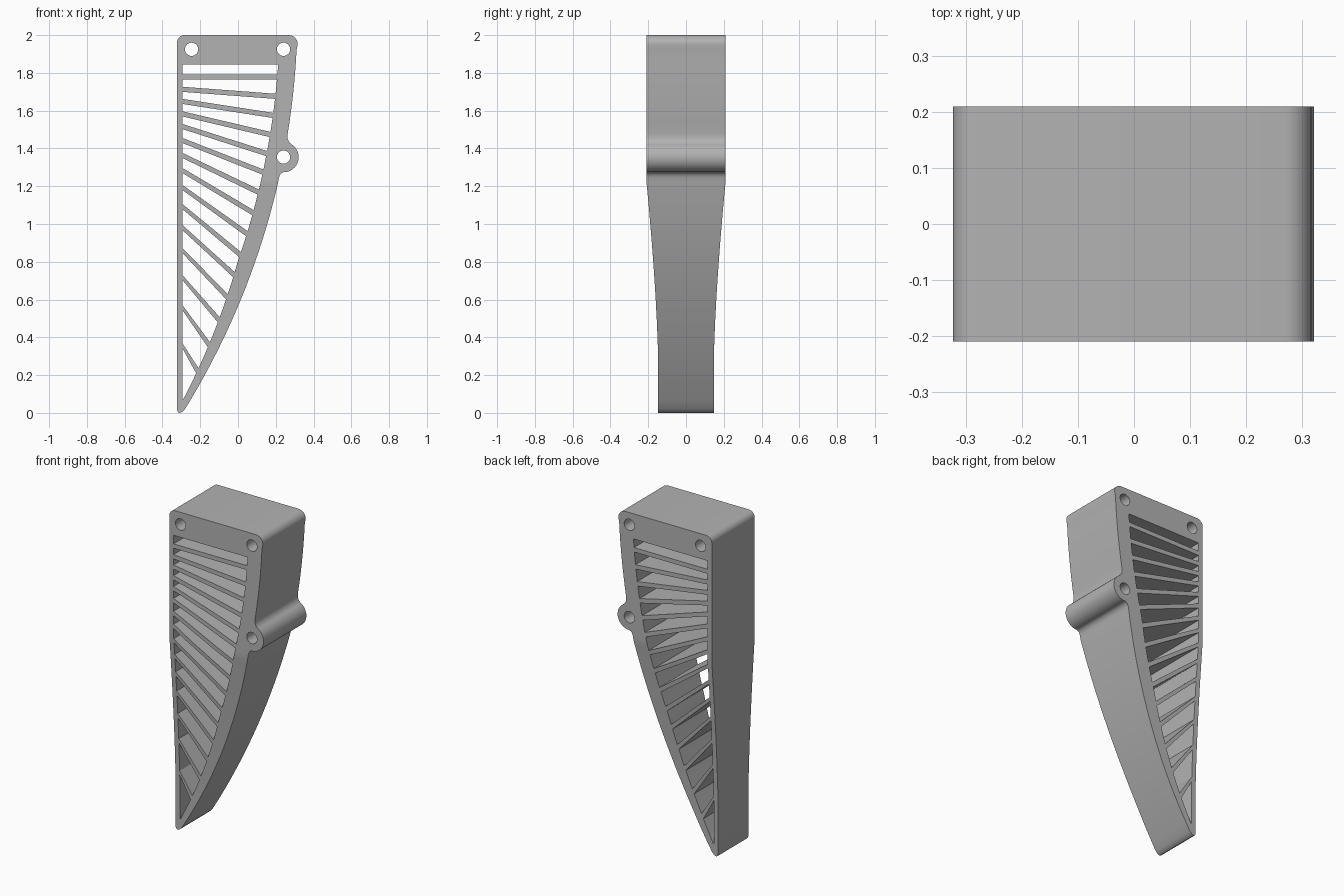
import bpy, bmesh
from math import sin, cos, radians, sqrt, pi

if "Cube" in bpy.data.objects:
    bpy.data.objects.remove(bpy.data.objects["Cube"])

LEFT, INNER_LEFT, TOP = -0.323, -0.294, 2.0


def arc(cx, cz, r, a0, a1, n):
    """Points along an arc, angles in degrees."""
    angles = [radians(a0 + (a1 - a0) * i / n) for i in range(n + 1)]
    return [(cx + r * cos(a), cz + r * sin(a)) for a in angles]


def outer_x(z):
    """Curved edge of the fin."""
    return -3.685 + sqrt(16 - (z - 2.12) ** 2)


def inner_x(z):
    """Inside of the curved rim, which thins toward the tip."""
    return outer_x(z) - min(0.093, 0.036 + 0.071 * z)


def half_depth(z):
    """Full depth at the top, narrowing smoothly to the tip."""
    t = min(max((z - 0.25) / 0.97, 0), 1)
    return 0.147 + 0.062 * t ** 1.5


def edge(z0, z1, n):
    zs = [z0 + (z1 - z0) * i / n for i in range(n + 1)]
    return [(outer_x(z), z) for z in zs]


# Outline: rounded top, curved edge with a side lug, rounded tip
outline = arc(LEFT + 0.04, TOP - 0.04, 0.04, 180, 90, 8)
outline += arc(0.268, TOP - 0.048, 0.048, 90, 0, 8)
outline += edge(1.92, 1.48, 8)
outline += [(0.262, 1.455), (0.268, 1.438), (0.276, 1.428)]
outline += arc(0.241, 1.354, 0.08, 60, -90, 24)
outline += [(0.231, 1.270), (0.222, 1.260), (0.217, 1.246)]
outline += edge(1.22, 0.02, 28)
outline += [(-0.297, 0.004), (-0.309, 0), (-0.318, 0.004), (LEFT, 0.015)]
loops = [outline]

# Bolt holes
for cx, cz in [(-0.246, 1.925), (0.241, 1.925), (0.241, 1.354)]:
    loops.append(arc(cx, cz, 0.035, 0, 350, 35))

# Slats, given by the height of their left and right ends
slats = [(1.779, 1.779), (1.713, 1.676), (1.649, 1.575), (1.583, 1.474),
         (1.516, 1.373), (1.442, 1.275), (1.363, 1.169), (1.283, 1.060),
         (1.193, 0.949), (1.092, 0.838), (0.981, 0.732), (0.859, 0.615),
         (0.716, 0.493), (0.557, 0.361), (0.355, 0.223)]
H = 0.0135


def window(lt, lb, rt, rb):
    right = [rt + (rb - rt) * i / 3 for i in range(4)]
    return [(INNER_LEFT, lb), (INNER_LEFT, lt)] + [(inner_x(z), z) for z in right]


# Openings between the slats
left_top = right_top = 1.845
for left, right in slats:
    loops.append(window(left_top, left + H, right_top, right + H))
    left_top, right_top = left - H, right - H
loops.append(window(left_top, 0.07, right_top, 0.075))

# Fill the profile and extrude it
curve = bpy.data.curves.new("fin_profile", "CURVE")
curve.dimensions = "2D"
curve.fill_mode = "BOTH"
curve.extrude = 1.0
for pts in loops:
    spline = curve.splines.new("POLY")
    spline.points.add(len(pts) - 1)
    spline.use_cyclic_u = True
    for p, (x, z) in zip(spline.points, pts):
        p.co = (x, z, 0, 1)
profile = bpy.data.objects.new("fin_profile", curve)
bpy.context.collection.objects.link(profile)
bpy.context.view_layer.update()
mesh = bpy.data.meshes.new_from_object(
    profile.evaluated_get(bpy.context.evaluated_depsgraph_get()))
bpy.data.objects.remove(profile)

# Stand it up, slice the lower part and taper its depth
bm = bmesh.new()
bm.from_mesh(mesh)
bmesh.ops.remove_doubles(bm, verts=bm.verts, dist=0.00005)
for v in bm.verts:
    x, z, d = v.co
    v.co = (x, -d, z)
for i in range(13):
    bmesh.ops.bisect_plane(bm, geom=bm.verts[:] + bm.edges[:] + bm.faces[:],
                           plane_co=(0, 0, 0.25 + 0.97 * i / 12),
                           plane_no=(0, 0, 1), dist=0.00001)
for v in bm.verts:
    v.co.y *= half_depth(v.co.z)
bmesh.ops.recalc_face_normals(bm, faces=bm.faces)
bm.to_mesh(mesh)
bm.free()

# Single grey finish
grey = bpy.data.materials.new("plain_grey")
grey.use_nodes = True
color = (0.45, 0.45, 0.45, 1)
grey.diffuse_color = color
grey.node_tree.nodes["Principled BSDF"].inputs["Base Color"].default_value = color
mesh.materials.clear()
mesh.materials.append(grey)
for poly in mesh.polygons:
    poly.material_index = 0

fin = bpy.data.objects.new("slatted_fin", mesh)
bpy.context.collection.objects.link(fin)
bpy.ops.object.select_all(action="DESELECT")
fin.select_set(True)
bpy.context.view_layer.objects.active = fin
bpy.ops.object.shade_smooth_by_angle(angle=radians(30))
